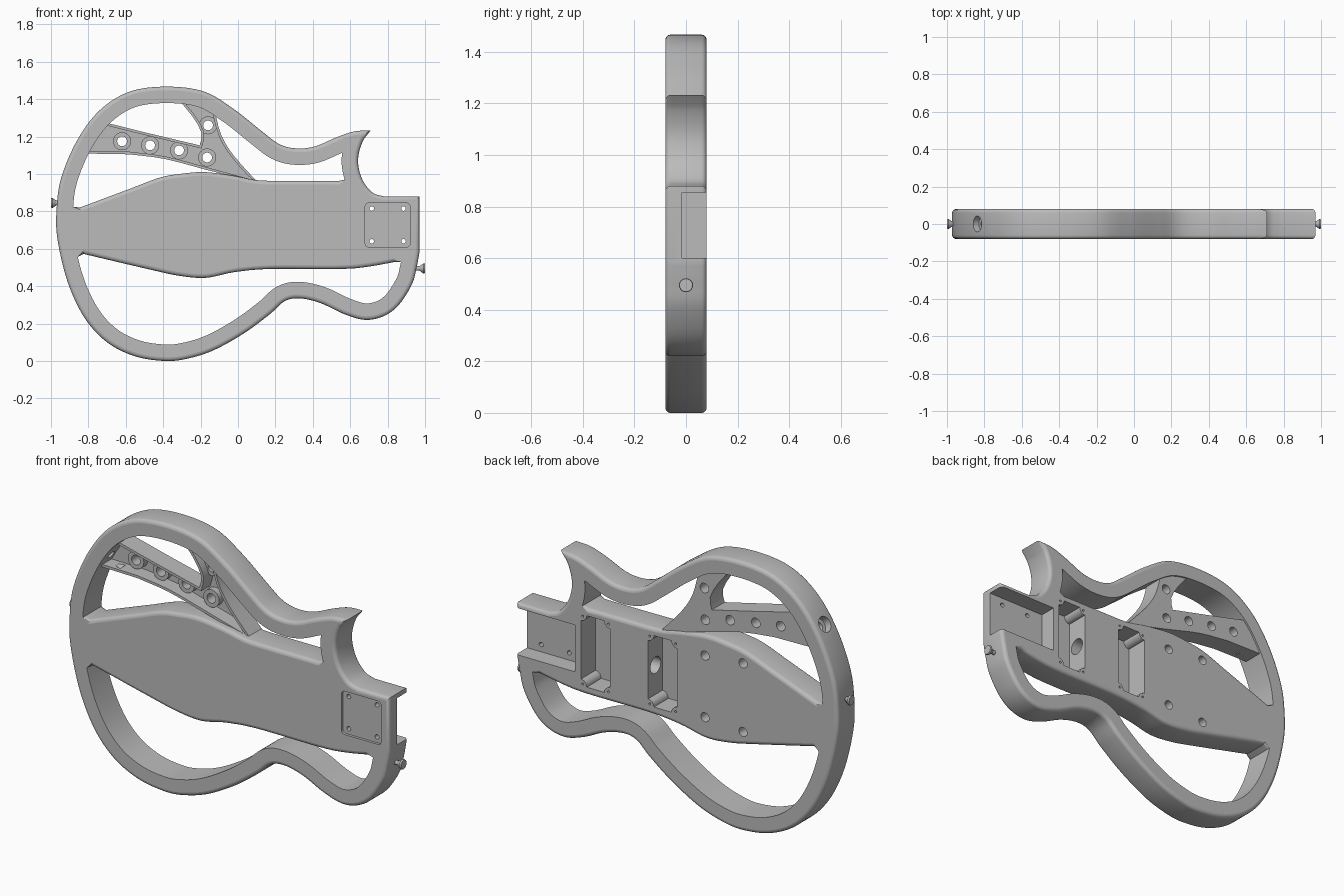
import bpy, bmesh
from math import radians, sin, cos, pi
from mathutils import Vector, Matrix

if "Cube" in bpy.data.objects:
    bpy.data.objects.remove(bpy.data.objects["Cube"])

grey = bpy.data.materials.new("plain grey")
grey.use_nodes = True
grey.diffuse_color = (.5, .5, .5, 1)
grey.node_tree.nodes["Principled BSDF"].inputs["Base Color"].default_value = (.5, .5, .5, 1)

HALF, ROUND, RIM = .08, .02, .088


# --- helpers: 2D loops are (x, z) and run clockwise seen from the front ---
def spline(points, steps):
    """Smooth curve through the points."""
    p = [Vector(q) for q in points]
    p = [p[0] * 2 - p[1]] + p + [p[-1] * 2 - p[-2]]
    out = []
    for a, b, c, d in zip(p, p[1:], p[2:], p[3:]):
        for k in range(steps):
            t = k / steps
            out.append(b + (c - a) * t / 2 + (a * 2 - b * 5 + c * 4 - d) * t * t / 2
                       + (b * 3 - a - c * 3 + d) * t ** 3 / 2)
    return out + [p[-2]]


def offset(loop, amounts):
    """Move each point of a closed loop inward by its amount."""
    out = []
    for i, p in enumerate(loop):
        d1 = (p - loop[i - 1]).normalized()
        d2 = (loop[(i + 1) % len(loop)] - p).normalized()
        n1, n2 = Vector((d1.y, -d1.x)), Vector((d2.y, -d2.x))
        m = (n1 + n2).normalized()
        out.append(p + m * amounts[i] / max(m.dot(n1), .4))
    return out


def height_at(curve, x):
    for a, b in zip(curve, curve[1:]):
        if a.x <= x <= b.x:
            return a.y + (b.y - a.y) * (x - a.x) / max(b.x - a.x, 1e-6)
    return curve[0].y if x < curve[0].x else curve[-1].y


def to_object(name, bm):
    bmesh.ops.recalc_face_normals(bm, faces=bm.faces[:])
    mesh = bpy.data.meshes.new(name)
    bm.to_mesh(mesh)
    bm.free()
    ob = bpy.data.objects.new(name, mesh)
    bpy.context.collection.objects.link(ob)
    mesh.materials.append(grey)
    return ob


def prism(name, loop, y0, y1):
    bm = bmesh.new()
    front = [bm.verts.new((p[0], y0, p[1])) for p in loop]
    back = [bm.verts.new((p[0], y1, p[1])) for p in loop]
    bm.faces.new(front)
    bm.faces.new(back)
    for i in range(len(loop)):
        bm.faces.new((front[i - 1], front[i], back[i], back[i - 1]))
    return to_object(name, bm)


def rods(name, items, sides=32):
    """Cylinders or cones given as (start, end, start radius, end radius)."""
    bm = bmesh.new()
    for a, b, r1, r2 in items:
        a, b = Vector(a), Vector(b)
        turn = (b - a).to_track_quat('Z', 'Y').to_matrix().to_4x4()
        bmesh.ops.create_cone(bm, cap_ends=True, segments=sides, radius1=r1, radius2=r2,
                              depth=(b - a).length, matrix=Matrix.Translation((a + b) / 2) @ turn)
    return to_object(name, bm)


def drill(x, z, y0, y1, r):
    return ((x, y0, z), (x, y1, z), r, r)


def cornered(cx, cz, w, h, r, notch):
    """Rectangle loop with rounded or notched corners."""
    pts = []
    for i, (sx, sz) in enumerate(((1, 1), (1, -1), (-1, -1), (-1, 1))):
        inset = 0 if notch else r
        for k in range(7):
            sweep = k * pi / 12
            a = pi - i * pi / 2 + sweep if notch else pi / 2 - i * pi / 2 - sweep
            pts.append((cx + sx * (w - inset) + r * cos(a), cz + sz * (h - inset) + r * sin(a)))
    return pts


def cut(ob, cutter, keep=False):
    mod = ob.modifiers.new("cut", 'BOOLEAN')
    mod.operation, mod.solver, mod.object = 'DIFFERENCE', 'EXACT', cutter
    bpy.context.view_layer.objects.active = ob
    bpy.ops.object.modifier_apply(modifier=mod.name)
    if not keep:
        bpy.data.objects.remove(cutter)


def shade(ob):
    bpy.ops.object.select_all(action='DESELECT')
    ob.select_set(True)
    bpy.context.view_layer.objects.active = ob
    bpy.ops.object.shade_smooth_by_angle(angle=radians(30))
    for f in ob.data.polygons:
        if abs(f.normal.y) > .99:
            f.use_smooth = False


# --- body outline: around the rim to the horn tip, then the cutaway ---
rim = spline([(.97, .58), (.955, .5), (.93, .41), (.86, .3), (.78, .24), (.68, .22), (.57, .25),
              (.44, .31), (.33, .335), (.25, .32), (.17, .25), (.035, .15), (-.125, .06),
              (-.26, .015), (-.385, 0), (-.55, .025), (-.7, .1), (-.82, .23), (-.91, .42),
              (-.965, .65), (-.97, .81), (-.945, .98), (-.86, 1.18), (-.74, 1.34), (-.58, 1.44),
              (-.38, 1.467), (-.18, 1.44), (-.02, 1.345), (.125, 1.23), (.22, 1.16), (.31, 1.137),
              (.41, 1.147), (.525, 1.195), (.62, 1.227), (.71, 1.233)], 8)
cutaway = spline([(.71, 1.233), (.67, 1.18), (.645, 1.105), (.645, 1.035), (.67, .96),
                  (.72, .9), (.78, .88)], 6)
tip = rim[-1]
outline = [p for p in rim[:-1] if (p - tip).length > .045] + [tip]
outline += [p for p in cutaway if (p - tip).length > .045] + [Vector((.97, .88))]

# --- openings between the rim and the centre slab ---
slab_top = spline([(-.9, .8), (-.58, .92), (-.42, .98), (-.31, 1), (-.18, 1.01), (-.02, .99),
                   (.1, .967), (.25, .963), (.6, .963)], 6)
slab_low = spline([(-.9, .59), (-.475, .49), (-.31, .455), (-.17, .445), (-.02, .475), (.17, .492),
                   (.54, .492), (.7, .505), (.9, .542)], 6)
inner = [q for q in offset(outline, [RIM] * len(outline))
         if min((q - p).length for p in outline) > RIM * .96]
upper = [q for q in inner if q.y > height_at(slab_top, q.x)]
lower = [q for q in inner if q.y < height_at(slab_low, q.x)]
upper_edge = [p for p in reversed(slab_top) if upper[0].x + .008 < p.x < upper[-1].x - .008]
lower_edge = [p for p in slab_low if lower[-1].x + .008 < p.x < lower[0].x - .008]

# --- body: rounded walls closed by flat faces ---
arc = [k * pi / 8 for k in range(5)]
profile = [(HALF - ROUND + ROUND * sin(a), 1 - cos(a)) for a in arc]
profile = [(-y, f) for y, f in reversed(profile)] + profile
bm = bmesh.new()
caps = ([], [])
for loop, amounts in ((outline, [ROUND] * len(outline)),
                      (upper + upper_edge, [0] * len(upper) + [-ROUND] * len(upper_edge)),
                      (lower + lower_edge, [0] * len(lower) + [-ROUND] * len(lower_edge))):
    rings = [[bm.verts.new((p.x, y, p.y)) for p in offset(loop, [a * f for a in amounts])]
             for y, f in profile]
    for r, s in zip(rings, rings[1:]):
        for i in range(len(loop)):
            bm.faces.new((r[i - 1], r[i], s[i], s[i - 1]))
    for cap, ring in zip(caps, (rings[0], rings[-1])):
        cap += [bm.edges.get((ring[i - 1], ring[i])) for i in range(len(ring))]
for cap, side in zip(caps, (-1, 1)):
    bmesh.ops.triangle_fill(bm, edges=cap, use_beauty=True, normal=(0, side, 0))
body = to_object("body", bm)

# --- neck pocket, heel plate recess, pickup cavities and wire tunnel ---
MID = .73
cut(body, prism("neck_pocket", [(.615, .6), (.615, .855), (1.1, .855), (1.1, .6)], -.015, .2))
cut(body, prism("heel_recess", cornered(.8, .727, .12, .118, .02, False), -.2, -.066))
for x in (.49, .085):
    cut(body, prism("pickup_cavity", cornered(x, MID, .088, .195, .035, True), -.045, .2))
cut(body, rods("wire_tunnel", [((.1, .015, MID), (.45, .015, MID), .045, .045)]))

# --- heel screws, bridge studs and pickup screws ---
holes = [drill(x, z, -.2, .03, .012) for x in (.715, .885) for z in (.64, .815)]
for s in (-1, 1):
    holes += [drill(-.17, MID + s * .168, -.01, .2, .025), drill(-.4, MID + s * .187, -.01, .2, .025)]
    holes += [drill(x + t * .078, MID + s * .185, .05, .2, .006)
              for x in (.49, .085) for t in (-1, 1)]
cut(body, rods("screw_holes", holes, 20))

# --- control arm: open tray with collars around the holes ---
arm_loop = [Vector((-.86, 1.11)), Vector((-.75, 1.285)), Vector((-.475, 1.217))]
arm_loop += spline([(-.205, 1.153), (-.195, 1.22), (-.245, 1.31), (-.33, 1.41)], 2)
arm_loop += spline([(-.13, 1.36), (-.09, 1.21), (-.02, 1.095), (.11, .95)], 3)
arm_loop += spline([(-.18, 1.025), (-.39, 1.08), (-.58, 1.105)], 3)
arm = prism("control_arm", arm_loop, -.04, .07)
cut(arm, prism("arm_tray", offset(arm_loop, [.014] * len(arm_loop)), -.2, .04))
knobs = [(-.62, 1.175), (-.47, 1.153), (-.315, 1.126), (-.165, 1.088), (-.16, 1.26)]
cut(arm, rods("knob_holes", [drill(x, z, -.2, .2, .026) for x, z in knobs]))
collars = rods("knob_collars", [drill(x, z, .005, .045, .048) for x, z in knobs])
cut(collars, rods("collar_holes", [drill(x, z, -.2, .2, .026) for x, z in knobs]))

# --- output socket through the rim ---
socket, inward = Vector((-.835, 0, 1.215)), Vector((.83, 0, -.55))
for start, end, r in ((-.06, .035, .042), (0, .17, .022)):
    bore = rods("socket_bore", [(socket + inward * start, socket + inward * end, r, r)])
    cut(arm, bore, keep=True)
    cut(body, bore)

# --- strap buttons ---
buttons = [rods(name, [((s * .94, 0, z), (s * .975, 0, z), .012, .012),
                       ((s * .97, 0, z), (s * .992, 0, z), .012, .027),
                       ((s * .992, 0, z), (s, 0, z), .027, .025)])
           for name, s, z in (("tail_strap_button", -1, .845), ("heel_strap_button", 1, .495))]

for part in [body, arm, collars] + buttons:
    shade(part)
